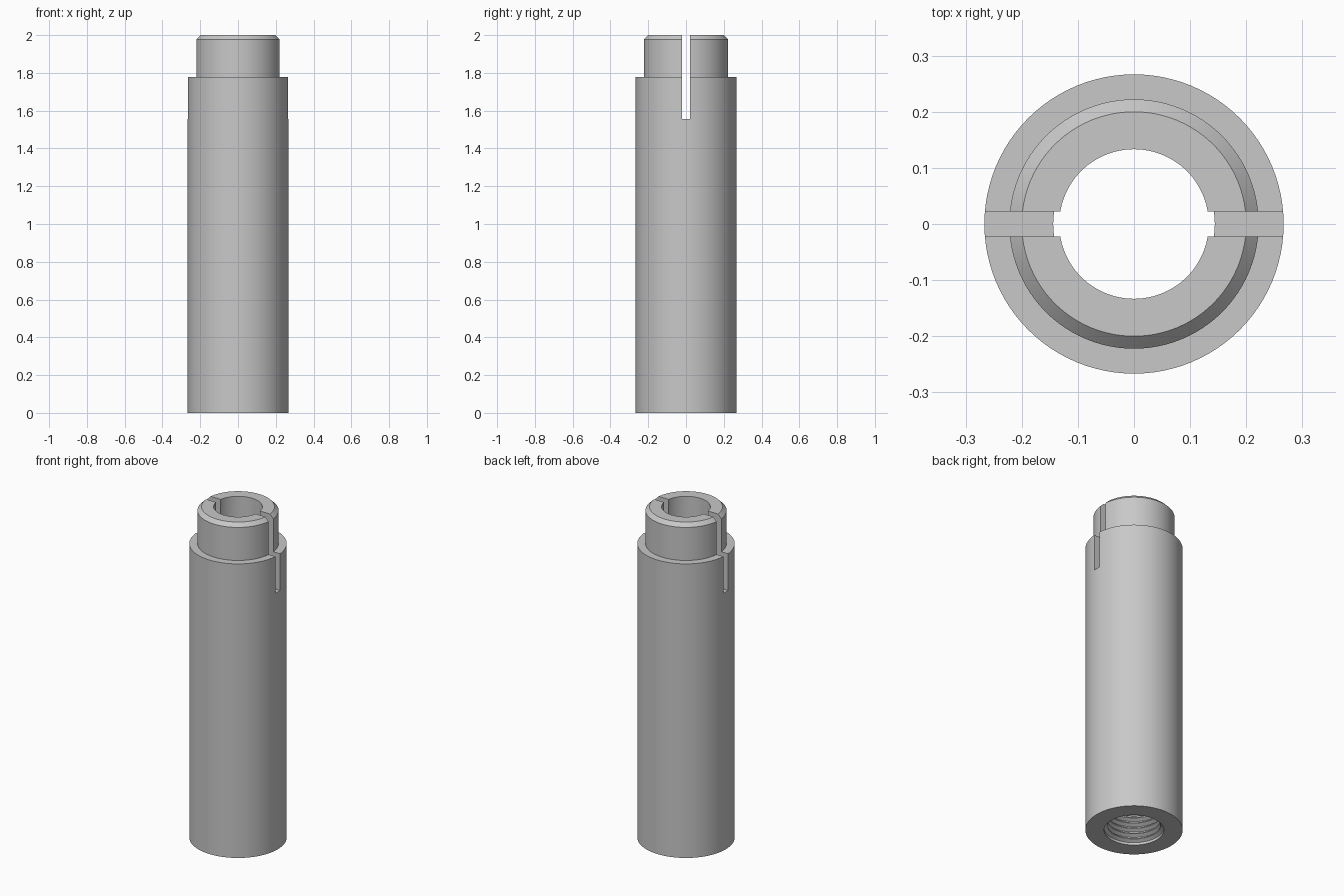
import bpy, bmesh, math

default = bpy.data.objects.get("Cube")
if default:
    bpy.data.objects.remove(default, do_unlink=True)

SEGMENTS = 96
BODY_R, NECK_R, SLOT_W = 0.2667, 0.2222, 0.0444
BORE_R, MINOR_R, MAJOR_R = 0.1333, 0.144, 0.164
PITCH, TURNS = 0.0333, 20
CHAMFER = 0.0222
SHOULDER_Z, SLOT_Z, TOP_Z = 1.7778, 1.5556, 2.0

steel = bpy.data.materials.new("plain grey metal")
steel.use_nodes = True
colour = (0.58, 0.58, 0.58, 1)
steel.diffuse_color = colour
steel.node_tree.nodes["Principled BSDF"].inputs["Base Color"].default_value = colour


def lathe(name, profile):
    """Revolve a closed (radius, height) profile around the z axis."""
    bm = bmesh.new()
    verts = [bm.verts.new((r, 0, z)) for r, z in profile]
    edges = [bm.edges.new((v, verts[i - 1])) for i, v in enumerate(verts)]
    bmesh.ops.spin(bm, geom=verts + edges, cent=(0, 0, 0), axis=(0, 0, 1),
                   angle=math.tau, steps=SEGMENTS, use_duplicate=False)
    bmesh.ops.remove_doubles(bm, verts=bm.verts, dist=0.0001)
    bmesh.ops.recalc_face_normals(bm, faces=bm.faces)
    mesh = bpy.data.meshes.new(name)
    bm.to_mesh(mesh)
    bm.free()
    obj = bpy.data.objects.new(name, mesh)
    bpy.context.collection.objects.link(obj)
    mesh.materials.append(steel)
    return obj


# Outer wall: base, shoulder, neck and chamfered rim
outer = [(BODY_R, 0), (BODY_R, SHOULDER_Z), (NECK_R, SHOULDER_Z),
         (NECK_R, TOP_Z - CHAMFER), (NECK_R - CHAMFER, TOP_Z)]

# Inner wall: smooth bore, slightly wider passage, then thread grooves
inner = [(BORE_R, TOP_Z), (BORE_R, SHOULDER_Z), (MINOR_R, SHOULDER_Z)]
for turn in reversed(range(TURNS)):
    z = turn * PITCH
    inner += [(MINOR_R, z + PITCH * 0.95), (MINOR_R, z + PITCH * 0.8),
              (MAJOR_R, z + PITCH * 0.45), (MAJOR_R, z + PITCH * 0.3)]
inner += [(MAJOR_R, 0)]

sleeve = lathe("slotted_sleeve", outer + inner)

# Cross slot through the top end
bpy.ops.mesh.primitive_cube_add(size=1, location=(0, 0, SLOT_Z + 0.5))
cutter = bpy.context.object
cutter.name = "slot_cutter"
cutter.scale = (1, SLOT_W, 1)
cutter.hide_render = True
cut = sleeve.modifiers.new("slot", "BOOLEAN")
cut.operation = "DIFFERENCE"
cut.solver = "EXACT"
cut.object = cutter
bpy.ops.object.select_all(action="DESELECT")
sleeve.select_set(True)
bpy.context.view_layer.objects.active = sleeve
bpy.ops.object.modifier_apply(modifier=cut.name)
bpy.data.objects.remove(cutter, do_unlink=True)

# Every face of the sleeve carries the same metal
for face in sleeve.data.polygons:
    face.material_index = 0
bpy.ops.object.shade_smooth_by_angle(angle=math.radians(30))
